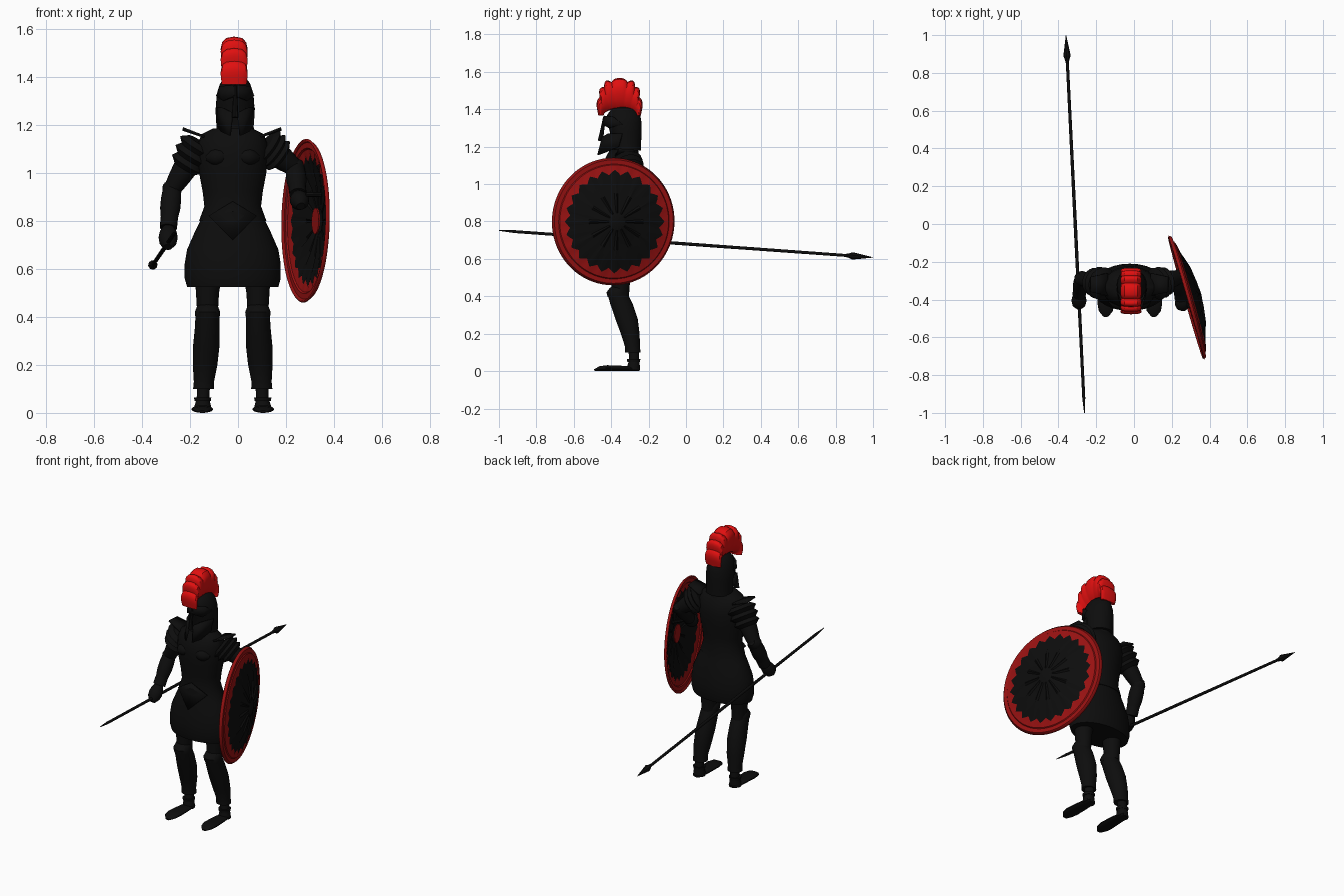
import bpy, bmesh, math
from mathutils import Vector, Matrix

default = bpy.data.objects.get("Cube")
if default:
    bpy.data.objects.remove(default)


def material(name, colour):
    m = bpy.data.materials.new(name)
    m.use_nodes = True
    m.diffuse_color = colour
    m.node_tree.nodes["Principled BSDF"].inputs["Base Color"].default_value = colour
    return m


BLACK = material("black armour", (.004, .004, .004, 1))
PLUME = material("bright red plume", (.75, .005, .005, 1))
CRIMSON = material("crimson paint", (.32, .006, .006, 1))
MID = -.022  # body centre line


def finish(name, bm, mats, thickness=0, angle=40):
    """Turn a bmesh into a smooth shaded object."""
    bmesh.ops.recalc_face_normals(bm, faces=bm.faces)
    mesh = bpy.data.meshes.new(name)
    bm.to_mesh(mesh)
    bm.free()
    ob = bpy.data.objects.new(name, mesh)
    bpy.context.collection.objects.link(ob)
    for m in mats:
        mesh.materials.append(m)
    if thickness:
        mod = ob.modifiers.new("thickness", "SOLIDIFY")
        mod.thickness = thickness
        mod.offset = 0
    bpy.ops.object.select_all(action="DESELECT")
    ob.select_set(True)
    bpy.context.view_layer.objects.active = ob
    bpy.ops.object.shade_smooth_by_angle(angle=math.radians(angle))
    return ob


def skin(name, rings, mats=(BLACK,), caps=(True, True), painted=0, **kw):
    """Bridge closed rings of points; the first 'painted' bands use slot 1."""
    bm = bmesh.new()
    loops = [[bm.verts.new(p) for p in ring] for ring in rings]
    n = len(loops[0])
    for k, (a, b) in enumerate(zip(loops, loops[1:])):
        for i in range(n):
            j = (i + 1) % n
            face = bm.faces.new((a[i], a[j], b[j], b[i]))
            face.material_index = int(k < painted)
    if caps[0]:
        bm.faces.new(loops[0])
    if caps[1]:
        bm.faces.new(loops[-1])
    return finish(name, bm, mats, **kw)


def turn(n):
    return [(math.cos(math.tau * i / n), math.sin(math.tau * i / n)) for i in range(n)]


def loft(name, sections, **kw):
    """Horizontal ellipses given as z, x, y, half width, half depth."""
    skin(name, [[(x + rx * c, y + ry * s, z) for c, s in turn(28)]
                for z, x, y, rx, ry in sections], **kw)


def limb(name, points, radii, ref=(0, 1, 0), flat=1, sides=18, **kw):
    """Tube of changing radius along a path."""
    pts = [Vector(p) for p in points]
    rings = []
    for i, (p, r) in enumerate(zip(pts, radii)):
        d = pts[min(i + 1, len(pts) - 1)] - pts[max(i - 1, 0)]
        u = d.cross(Vector(ref)).normalized()
        v = d.cross(u).normalized()
        rings.append([p + u * (c * r * flat) + v * (s * r) for c, s in turn(sides)])
    skin(name, rings, **kw)


def along(a, b, n):
    a, b = Vector(a), Vector(b)
    return [a.lerp(b, i / (n - 1)) for i in range(n)]


def plate(name, corners, thickness=.01):
    bm = bmesh.new()
    bm.faces.new([bm.verts.new(c) for c in corners])
    finish(name, bm, (BLACK,), thickness)


# Tunic, cuirass and neck
BODY_Y = -.335
loft("tunic_skirt", [(z, MID, BODY_Y, rx, ry) for z, rx, ry in (
    (.525, .19, .115), (.56, .2, .125), (.62, .2, .125), (.68, .19, .12),
    (.76, .155, .105), (.85, .11, .085), (.9, .11, .085))])
loft("cuirass", [(z, MID, BODY_Y, rx, ry) for z, rx, ry in (
    (.8, .14, .1), (.86, .118, .092), (.92, .125, .096), (1, .14, .108),
    (1.07, .148, .112), (1.12, .145, .105), (1.16, .13, .085),
    (1.185, .08, .07))])
loft("neck", [(z, -.015, -.325, r, r) for z, r in ((1.15, .075), (1.2, .065), (1.25, .06))])
for side in (-1, 1):
    limb("chest_muscle", along((MID + side * .02, -.425, 1.07), (MID + side * .11, -.405, 1.06), 5),
         (.012, .03, .036, .03, .01))
# Pointed lower edge of the cuirass
plate("cuirass_point", [(MID - .1, -.42, .82), (MID, -.462, .72),
                        (MID + .1, -.42, .82), (MID, -.437, .88)])

# Helmet with cheek guards and nose guard
HX = -.012
loft("helmet", [(z, HX, y, rx, ry) for z, y, rx, ry in (
    (1.18, -.315, .078, .075), (1.22, -.318, .076, .078), (1.28, -.322, .08, .085),
    (1.33, -.33, .076, .092), (1.37, -.333, .063, .088), (1.4, -.335, .042, .065),
    (1.415, -.335, .015, .025))])
for side in (-1, 1):
    def at(x, y, z):
        return (HX + side * x, y, z)
    plate("cheek_guard", [at(.078, -.34, 1.27), at(.05, -.415, 1.27), at(.012, -.447, 1.25),
                          at(.022, -.472, 1.155), at(.055, -.43, 1.17), at(.074, -.36, 1.2)])
    plate("brow_guard", [at(.076, -.34, 1.32), at(.06, -.39, 1.36), at(0, -.435, 1.365),
                         at(0, -.447, 1.32), at(.05, -.412, 1.3)])
limb("nose_guard", along((HX, -.435, 1.36), (HX, -.458, 1.23), 3), (.008, .01, .014), sides=8)

# Scalloped plume over the helmet
rings = []
STEPS = 56
for i in range(STEPS + 1):
    t = i / STEPS
    a = math.pi * t
    c, s = math.cos(a), math.sin(a)
    lobe = abs(math.sin(7 * a))
    # boxy outer arc, low inner arc
    oy = -math.copysign(abs(c) ** .65, c) * .125
    oz = s ** .75 * .2 if s > 0 else 0
    grow = .91 + .09 * lobe
    outer = Vector((0, oy * grow, oz * grow))
    inner = Vector((0, -.085 * c, .035 * abs(s)))
    ring = []
    for u, v in turn(16):
        k = .5 + .5 * v
        p = inner.lerp(outer, k)
        width = (.04 + .028 * k) * (.92 + .08 * lobe)
        p.x = width * math.copysign(abs(u) ** .7, u)
        ring.append(p + Vector((-.016, -.355, 1.367)))
    rings.append(ring)
skin("plume", rings, (PLUME,), angle=30)

# Legs, knees, greaves and feet
for side, word in ((-1, "right"), (1, "left")):
    def leg(part, sections):
        loft(word + part, [(z, MID + side * x, y, rx, ry) for z, x, y, rx, ry in sections])
    leg("_thigh", [(.6, .1, -.345, .06, .065), (.5, .105, -.35, .048, .052),
                   (.4, .105, -.35, .042, .045)])
    leg("_knee_guard", [(.395, .105, -.365, .05, .054), (.42, .105, -.368, .053, .057),
                        (.445, .105, -.363, .043, .045), (.455, .105, -.36, .03, .03)])
    leg("_greave", [(.41, .105, -.365, .05, .054), (.36, .106, -.345, .051, .06),
                    (.28, .11, -.318, .055, .06), (.2, .115, -.298, .051, .05),
                    (.13, .12, -.286, .042, .04), (.1, .121, -.284, .044, .041)])
    leg("_ankle", [(.12, .121, -.28, .027, .028), (.06, .124, -.277, .026, .027),
                   (.03, .125, -.28, .034, .033), (.005, .125, -.28, .036, .034)])
    leg("_ankle_strap", [(.05, .125, -.28, .034, .034), (.065, .125, -.28, .036, .036)])
    limb(word + "_foot", [(MID + side * x, y, r * .35) for x, y, r in (
        (.125, -.247, .02), (.125, -.26, .032), (.125, -.33, .04),
        (.127, -.42, .045), (.127, -.46, .038), (.127, -.49, .014))],
        (.02, .032, .04, .045, .038, .014), ref=(1, 0, 0), flat=.35)


# Arms with layered shoulder plates
def arm(word, shoulder, elbow, wrist, knuckle):
    limb(word + "_upper_arm", along(shoulder, elbow, 5), (.05, .055, .052, .045, .036))
    limb(word + "_forearm", along(elbow, wrist, 5), (.038, .042, .042, .035, .027))
    limb(word + "_elbow", along(Vector(elbow) + Vector((0, .03, .02)),
                                Vector(elbow) - Vector((0, .03, .02)), 4), (.02, .04, .04, .02))
    limb(word + "_wrist_cuff", along(Vector(wrist).lerp(Vector(elbow), .3), wrist, 2), (.036, .036))
    limb(word + "_fist", along(wrist, knuckle, 5), (.024, .036, .04, .036, .018))
    start = Vector(shoulder)
    end = start.lerp(Vector(elbow), .55)
    limb(word + "_shoulder_plates", along(start, end, 7),
         (.06, .088, .068, .085, .062, .076, .052), angle=25)


arm("right", (-.155, -.32, 1.125), (-.275, -.29, .93), (-.29, -.37, .77), (-.292, -.44, .69))
arm("left", (.11, -.32, 1.115), (.238, -.28, 1.02), (.25, -.39, .91), (.262, -.45, .86))
for side, x in ((-1, -.2), (1, .15)):
    plate("shoulder_flare", [(x - side * .06, -.38, 1.15), (x + side * .03, -.36, 1.185),
                             (x + side * .03, -.28, 1.18), (x - side * .06, -.26, 1.15)])

# Spear
tail, tip = Vector((-.262, -1, .752)), Vector((-.36, 1, .608))
limb("spear_shaft", [tail, tail.lerp(tip, .04), tail.lerp(tip, .5), tail.lerp(tip, .95)],
     (.002, .008, .009, .008), sides=10)
limb("spear_head", [tail.lerp(tip, f) for f in (.925, .935, .945, 1)],
     (.008, .012, .02, .001), sides=8, angle=20)

# Domed shield: crimson rim, black toothed centre with raised rays
normal = Vector((.96, .275, -.02)).normalized()
across = Vector((0, 0, 1)).cross(normal).normalized()
up = normal.cross(across)
frame = Matrix((across, up, normal)).transposed()
centre = Vector((.275, -.39, .8))
COUNT = 96
rings = []
for r, h, tooth, ray in ((.337, 0, 0, 0), (.328, .012, 0, 0), (.305, .012, 0, 0),
                         (.3, .018, 0, 0), (.262, .026, .014, 0), (.235, .034, 0, 0),
                         (.15, .054, 0, .008), (.06, .066, 0, .008), (.045, .074, 0, 0),
                         (.01, .078, 0, 0)):
    ring = []
    for i, (c, s) in enumerate(turn(COUNT)):
        rr = r + tooth * (abs(i % 4 - 2) - 1)
        hh = h + ray * (i % 8 == 0)
        ring.append(centre + frame @ Vector((rr * c, rr * s, hh)))
    rings.append(ring)
skin("shield", rings, (BLACK, CRIMSON), caps=(False, True), painted=4, thickness=.01, angle=25)

# Grip patch and arm strap inside the shield
skin("shield_grip_patch", [[centre + frame @ Vector((.055 * c, .055 * s, h)) for c, s in turn(20)]
                           for h in (.048, .054)], (CRIMSON,))
limb("shield_strap", [centre + frame @ Vector((x, .11, h)) for x, h in (
    (-.09, .05), (-.05, .0), (.05, .0), (.09, .05))], (.01,) * 4, ref=(0, 0, 1), sides=8)
